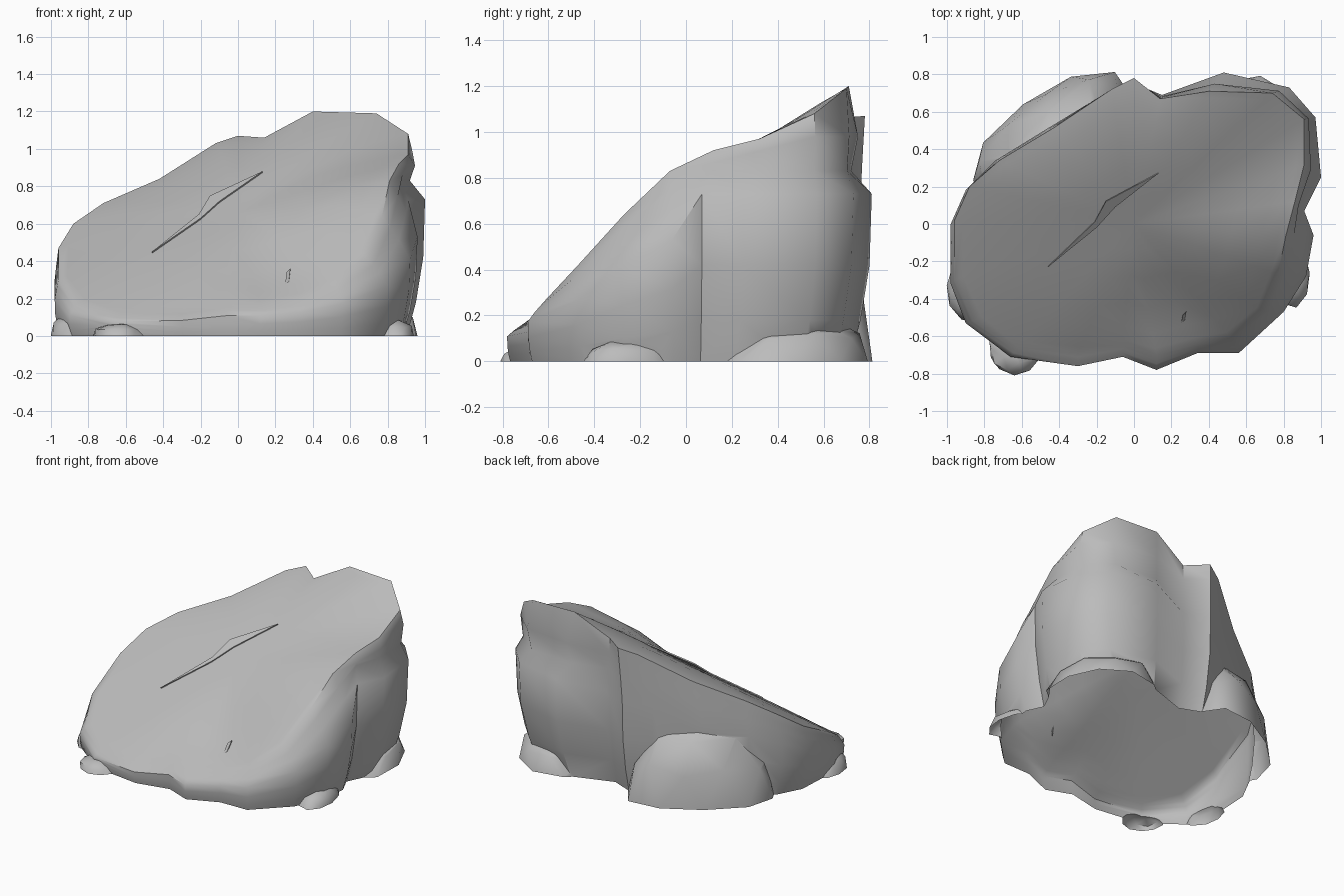
import bpy, bmesh, math, random
from mathutils import Vector, Matrix

random.seed(4)
cube = bpy.data.objects.get("Cube")
if cube:
    bpy.data.objects.remove(cube, do_unlink=True)

stone = bpy.data.materials.new("stone grey")
stone.use_nodes = True
stone.diffuse_color = (0.5, 0.5, 0.5, 1)
stone.node_tree.nodes["Principled BSDF"].inputs["Base Color"].default_value = (0.5, 0.5, 0.5, 1)


def make_object(bm, name):
    """Turn a bmesh into a stone object."""
    bmesh.ops.recalc_face_normals(bm, faces=bm.faces)
    mesh = bpy.data.meshes.new(name)
    bm.to_mesh(mesh)
    bm.free()
    mesh.materials.append(stone)
    obj = bpy.data.objects.new(name, mesh)
    bpy.context.collection.objects.link(obj)
    return obj


def select_only(obj):
    bpy.ops.object.select_all(action='DESELECT')
    obj.select_set(True)
    bpy.context.view_layer.objects.active = obj


def shade(obj, angle):
    select_only(obj)
    bpy.ops.object.shade_smooth_by_angle(angle=math.radians(angle))


def slope(x, y):
    """Height of the tilted upper face."""
    return 0.66 + 0.19 * x + 0.65 * y


def bump(x, y, cx, cy, spread):
    return math.exp(-((x - cx) ** 2 + (y - cy) ** 2) / spread)


# Upper edge of the boulder, counter-clockwise from its right side
rim = [(.86, .12, .92), (.91, .32, .97), (.91, .56, 1.08), (.74, .7, 1.19), (.4, .71, 1.2),
       (.14, .67, 1.06), (0, .78, 1.07), (-.12, .72, 1.03), (-.42, .52, .84), (-.72, .34, .71),
       (-.88, .2, .6), (-.96, .02, .47), (-.96, -.3, .3), (-.86, -.52, .17), (-.62, -.66, .12),
       (-.3, -.69, .13), (-.06, -.65, .17), (.12, -.7, .17), (.34, -.64, .2), (.52, -.61, .27),
       (.69, -.47, .42), (.77, -.27, .64), (.81, -.07, .83)]

# Widest outline of the wall below that edge
belly = [(.91, .07), (1, .25), (.97, .57), (.83, .73), (.48, .81), (.15, .69), (-.02, .76),
         (-.2, .67), (-.48, .5), (-.74, .34), (-.9, .18), (-.98, 0), (-.98, -.32), (-.9, -.53),
         (-.66, -.71), (-.3, -.76), (-.06, -.71), (.12, -.78), (.34, -.69), (.56, -.69),
         (.8, -.47), (.92, -.28), (.96, -.06)]
TIER = 5   # the first columns carry a stepped, two-tier wall


def top_height(x, y, z, s):
    """Tilted face with a swell at the front right, a sag in front, and a bend to the edge."""
    px, py = x * s, y * s
    relief = 0.06 * bump(px, py, .58, -.2, .06) - 0.08 * bump(px, py, .2, -.5, .06)
    return (slope(px, py) + (z - slope(x, y)) * s ** 3
            + 0.012 * math.sin(math.pi * s) + relief * (1 - s ** 4))


def build_boulder():
    bm = bmesh.new()
    rings = []
    # Tilted top, as rings growing out to the edge
    for s in (0.2, 0.42, 0.64, 0.84, 0.95, 1):
        rings.append([bm.verts.new((x * s, y * s, top_height(x, y, z, s))) for x, y, z in rim])
    # Wall: outward share and height of the stepped columns, the same as edge share
    # for the plain columns, then the foot tuck
    wall = [(.4, .98, .3, .9, 0), (.1, .83, .6, .8, 0), (1, .73, 1, .64, 0), (1, .42, 1, .38, .01),
            (1, .18, 1, .16, .05), (1, 0, 1, 0, .1), (1, -.1, 1, -.02, .1)]
    for step_out, step_z, out, share, tuck in wall:
        ring = []
        for i, ((x, y, z), (bx, by)) in enumerate(zip(rim, belly)):
            height = z * share - (0.1 if share < 0 else 0)
            if i < TIER:
                out_here, height = step_out, min(step_z, z - 0.06)
            else:
                out_here = out
            k = 1 - tuck * z
            ring.append(bm.verts.new(((x + (bx - x) * out_here) * k,
                                      (y + (by - y) * out_here) * k, height)))
        rings.append(ring)
    n = len(rim)
    for a, b in zip(rings, rings[1:]):
        for i in range(n):
            j = (i + 1) % n
            bm.faces.new((a[i], b[i], b[j], a[j]))
    # Close centre and underside so that the stones can be merged in
    for ring, height in ((rings[0], slope(0, 0)), (rings[-1], -0.1)):
        centre = bm.verts.new((0, 0, height))
        for i in range(n):
            bm.faces.new((centre, ring[i], ring[(i + 1) % n]))
    return make_object(bm, "boulder")


def build_lump(name, centre, size, turn=0, rough=0.06):
    """Rough stone centred on the ground."""
    bm = bmesh.new()
    bmesh.ops.create_icosphere(bm, subdivisions=2, radius=1)
    for v in bm.verts:
        v.co *= 1 + random.uniform(-rough, rough)
    place = (Matrix.Translation((centre[0], centre[1], 0))
             @ Matrix.Rotation(math.radians(turn), 4, 'Z') @ Matrix.Diagonal((*size, 1)))
    bmesh.ops.transform(bm, matrix=place, verts=bm.verts)
    return make_object(bm, name)


def merge(target, part):
    """Fuse a stone into the boulder."""
    mod = target.modifiers.new("merge", 'BOOLEAN')
    mod.operation = 'UNION'
    mod.solver = 'EXACT'
    mod.object = part
    select_only(target)
    bpy.ops.object.modifier_apply(modifier=mod.name)
    bpy.data.objects.remove(part, do_unlink=True)


def open_underside(obj):
    """Cut away everything below the ground, leaving a hollow shell."""
    bm = bmesh.new()
    bm.from_mesh(obj.data)
    bmesh.ops.bisect_plane(bm, geom=bm.verts[:] + bm.edges[:] + bm.faces[:],
                           plane_co=(0, 0, 0), plane_no=(0, 0, -1), clear_outer=True)
    bm.to_mesh(obj.data)
    bm.free()


def build_sliver(name, outline):
    """Thin raised flake lying on the tilted face."""
    bm = bmesh.new()
    face = bm.faces.new([bm.verts.new(p) for p in outline])
    side = bmesh.ops.extrude_face_region(bm, geom=[face])
    down = [g for g in side["geom"] if isinstance(g, bmesh.types.BMVert)]
    bmesh.ops.translate(bm, verts=down, vec=Vector((0, 0.004, -0.008)))
    shade(make_object(bm, name), 20)


# Boulder with stones wedged around its foot
boulder = build_boulder()
for lump in (("back_stone", (-.45, .45), (.5, .25, .52), 37),
             ("right_back_stone", (.61, .42), (.37, .38, .22), -10),
             ("right_flake", (.81, -.23), (.13, .22, .1), 15),
             ("left_foot_stone", (-.87, -.36), (.13, .17, .13), 10),
             ("front_corner_stone", (-.64, -.67), (.14, .14, .07))):
    merge(boulder, build_lump(*lump))
open_underside(boulder)
shade(boulder, 45)

# Crack flake and chip on the sloping face
build_sliver("crack_flake", [(-.46, -.23, .45), (-.2, -.02, .63), (-.1, .09, .72), (.13, .27, .88),
                             (-.15, .12, .75), (-.21, .01, .65)])
build_sliver("chip", [(.25, -.54, .26), (.27, -.52, .28), (.28, -.47, .36), (.26, -.49, .34)])
